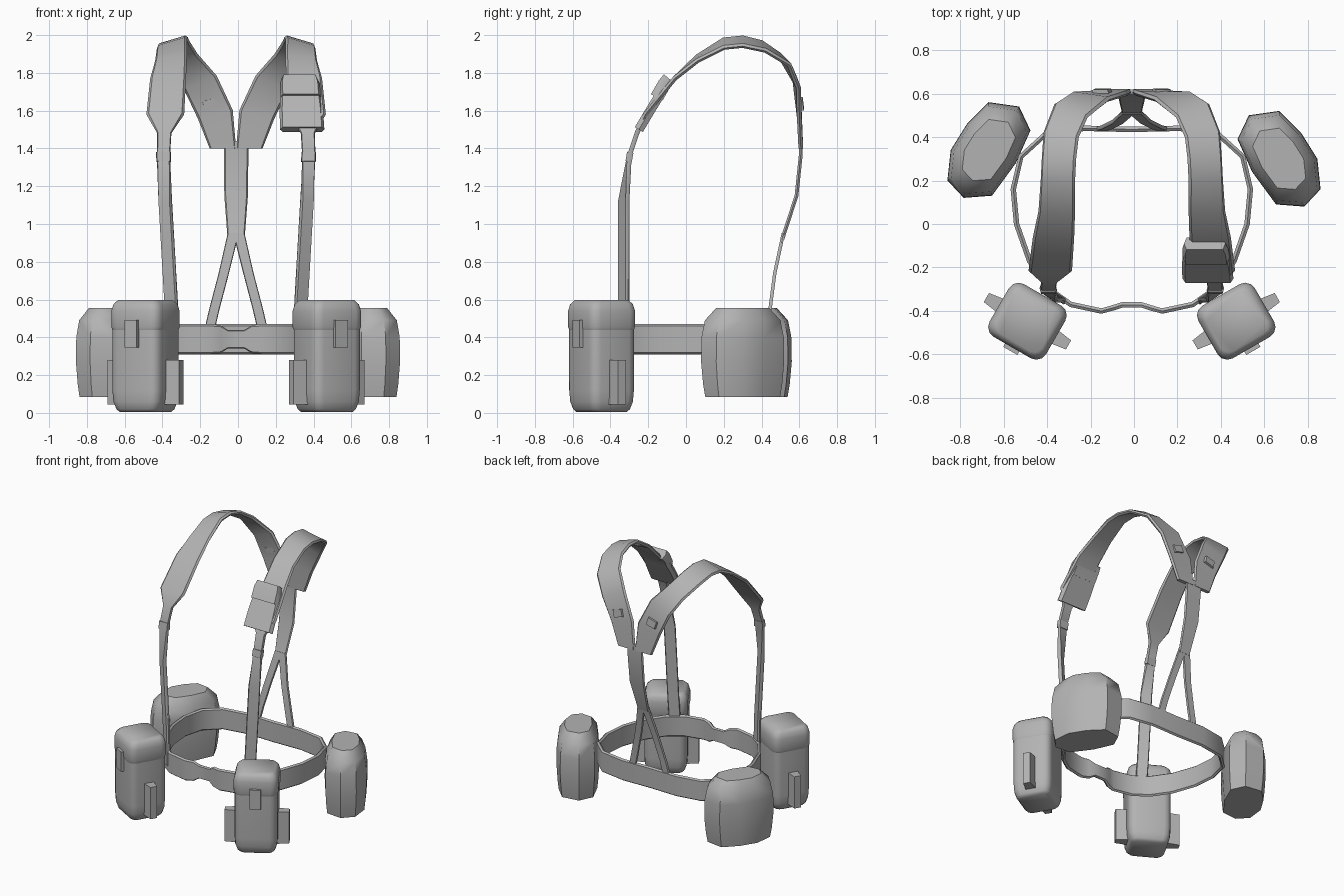
import bpy, bmesh, math
from mathutils import Vector, Matrix

cube = bpy.data.objects.get("Cube")
if cube:
    bpy.data.objects.remove(cube)

CENTRE = -0.01  # x of the mirror plane
GREY = (0.45, 0.45, 0.45, 1)
fabric = bpy.data.materials.new("grey_fabric")
fabric.use_nodes = True
fabric.diffuse_color = GREY
fabric.node_tree.nodes["Principled BSDF"].inputs["Base Color"].default_value = GREY


def finish(name, bm, angle=40):
    bmesh.ops.recalc_face_normals(bm, faces=bm.faces)
    mesh = bpy.data.meshes.new(name)
    bm.to_mesh(mesh)
    bm.free()
    mesh.materials.append(fabric)
    mesh.shade_smooth()
    mesh.set_sharp_from_angle(angle=math.radians(angle))
    obj = bpy.data.objects.new(name, mesh)
    bpy.context.collection.objects.link(obj)
    return obj


def loft(name, rings, closed=False, matrix=None, angle=40):
    """Skin a list of equal rings, with end caps unless closed."""
    bm = bmesh.new()
    loops = [[bm.verts.new(p) for p in ring] for ring in rings]
    pairs = list(zip(loops, loops[1:]))
    if closed:
        pairs.append((loops[-1], loops[0]))
    for a, b in pairs:
        for i in range(len(a)):
            j = (i + 1) % len(a)
            bm.faces.new((a[i], a[j], b[j], b[i]))
    if not closed:
        bm.faces.new(loops[0])
        bm.faces.new(loops[-1])
    if matrix:
        bm.transform(matrix)
    return finish(name, bm, angle)


def ribbon(name, stations, thick, side=1, closed=False):
    """Strap through stations of (centre, width, across direction)."""
    flip = Vector((side, 1, 1))
    pts = [Vector(s[0]) * flip + Vector((CENTRE, 0, 0)) for s in stations]
    section = [(-.5, 0), (-.44, .5), (.44, .5), (.5, 0), (.44, -.5), (-.44, -.5)]
    rings, n = [], len(pts)
    for i, (_, width, across) in enumerate(stations):
        if closed:
            tangent = pts[(i + 1) % n] - pts[i - 1]
        else:
            tangent = pts[min(i + 1, n - 1)] - pts[max(i - 1, 0)]
        across = (Vector(across) * flip).normalized()
        normal = tangent.cross(across).normalized()
        rings.append([pts[i] + across * u * width + normal * v * thick
                      for u, v in section])
    return loft(name, rings, closed)


def box(name, size, loc, matrix):
    bm = bmesh.new()
    bmesh.ops.create_cube(bm, size=1)
    bm.transform(matrix @ Matrix.Translation(loc) @ Matrix.Diagonal((*size, 1)))
    return finish(name, bm)


def rounded_ring(half_w, half_d, radius, z):
    """Rounded rectangle with four points on each corner."""
    ring = []
    for k in range(16):
        a = math.radians(90 * (k // 4) + 30 * (k % 4))
        corner = math.radians(90 * (k // 4) + 45)
        ring.append((math.copysign(half_w - radius, math.cos(corner)) + radius * math.cos(a),
                     math.copysign(half_d - radius, math.sin(corner)) + radius * math.sin(a), z))
    return ring


# Belt, pinched at the front buckle
UP = (0, 0, 1)
half_belt = [(.045, -.372, .1), (.085, -.385, .15), (.14, -.4, .16), (.28, -.37, .16),
             (.38, -.3, .16), (.47, -.17, .16), (.53, 0, .16), (.545, .16, .16),
             (.51, .31, .16), (.4, .41, .16), (.22, .44, .16)]
loop = half_belt + [(0, .435, .16)] + [(-x, y, w) for x, y, w in reversed(half_belt)]
ribbon("belt", [((x, y, .39), w, UP) for x, y, w in loop], .025, closed=True)

# Shoulder straps: narrow in front, padded on the shoulder, joining at the back
OUT, SKEW, TILT = (1, 0, 0), (.8, .55, 0), (1, 0, -.3)
shoulder = [((.335, -.34, .36), .08, SKEW), ((.345, -.33, .6), .08, SKEW),
            ((.375, -.33, 1.12), .08, SKEW), ((.385, -.3, 1.36), .07, OUT),
            ((.38, -.26, 1.48), .075, OUT), ((.375, -.215, 1.58), .2, OUT),
            ((.36, -.06, 1.77), .19, OUT), ((.345, .06, 1.875), .17, (1, 0, -.15)),
            ((.34, .2, 1.955), .165, TILT), ((.335, .3, 1.965), .165, TILT),
            ((.325, .41, 1.94), .17, (1, .15, -.3)), ((.28, .52, 1.87), .175, (1, .4, -.4)),
            ((.19, .585, 1.75), .19, (1, .15, -.4)), ((.11, .6, 1.58), .19, (1, 0, -.25)),
            ((.07, .608, 1.4), .14, OUT)]

# Spine strap that forks into two lower back straps
spine = [((0, .608, 1.44), .13, OUT), ((0, .608, 1.37), .13, OUT),
         ((0, .585, 1.15), .125, OUT), ((0, .51, .92), .09, OUT)]
fork = [((.015, .515, .95), .06, OUT), ((.065, .47, .74), .055, OUT),
        ((.115, .445, .55), .055, OUT), ((.15, .435, .4), .055, OUT)]
ribbon("spine_strap", spine, .02)

# Outline of a side pouch seen from above, relative to its centre
outline = [(0, .22), (-.14, .2), (-.192, .09), (-.125, -.06), (-.015, -.21),
           (.115, -.22), (.19, -.14), (.175, 0), (.1, .12)]
side_profile = [(.085, .9), (.15, .95), (.27, 1), (.4, .99), (.49, .91), (.555, .64)]

for side, label in ((1, "left"), (-1, "right")):
    ribbon(label + "_shoulder_strap", shoulder, .025, side)
    ribbon(label + "_lower_back_strap", fork, .018, side)
    # Stitched keepers on the straps
    ribbon(label + "_back_keeper", [((.145, .6, 1.66), .08, TILT), ((.13, .606, 1.61), .08, TILT)],
           .036, side)
    ribbon(label + "_front_keeper", [((.383, -.304, 1.33), .078, OUT), ((.385, -.295, 1.38), .078, OUT)],
           .034, side)

    # Front pouch with lid, clip and side tabs
    place = (Matrix.Translation((CENTRE + side * .48, -.447, 0))
             @ Matrix.Rotation(math.radians(30 * side), 4, 'Z'))
    body = [(.005, .78), (.02, .88), (.06, .97), (.12, 1), (.46, 1)]
    lid = [(.44, 1), (.455, 1.035), (.54, 1.035), (.575, .97), (.597, .83)]
    for part, profile in (("body", body), ("lid", lid)):
        rings = [rounded_ring(.145 * s, .135 * s, .05 * s, z) for z, s in profile]
        loft(f"{label}_front_pouch_{part}", rings, matrix=place, angle=50)
    box(label + "_front_pouch_clip", (.075, .025, .145), (0, -.145, .42), place)
    for end in (1, -1):
        tab = [[(end * x, y * t, z) for y, z in ((-1, .045), (1, .045), (1, .28), (-1, .28))]
               for x, t in ((.12, .038), (.218, .024))]
        loft(label + "_front_pouch_tab", tab, matrix=place)

    # Side pouch, bulging and cut flat at top and bottom
    place = Matrix.Translation((side * .668, .34 if side < 0 else .3, 0))
    rings = [[(side * x * s, y * s, z) for x, y in outline] for z, s in side_profile]
    loft(label + "_side_pouch", rings, matrix=place, angle=45)

# Small pouch with flap on the left shoulder strap
ribbon("shoulder_pouch", [((.35, -.25, 1.5), .235, OUT), ((.345, -.19, 1.6), .23, OUT),
                          ((.34, -.11, 1.73), .205, OUT)], .05)
ribbon("shoulder_pouch_flap", [((.342, -.155, 1.67), .215, OUT), ((.338, -.115, 1.74), .212, OUT),
                               ((.335, -.09, 1.77), .19, OUT)], .07)
